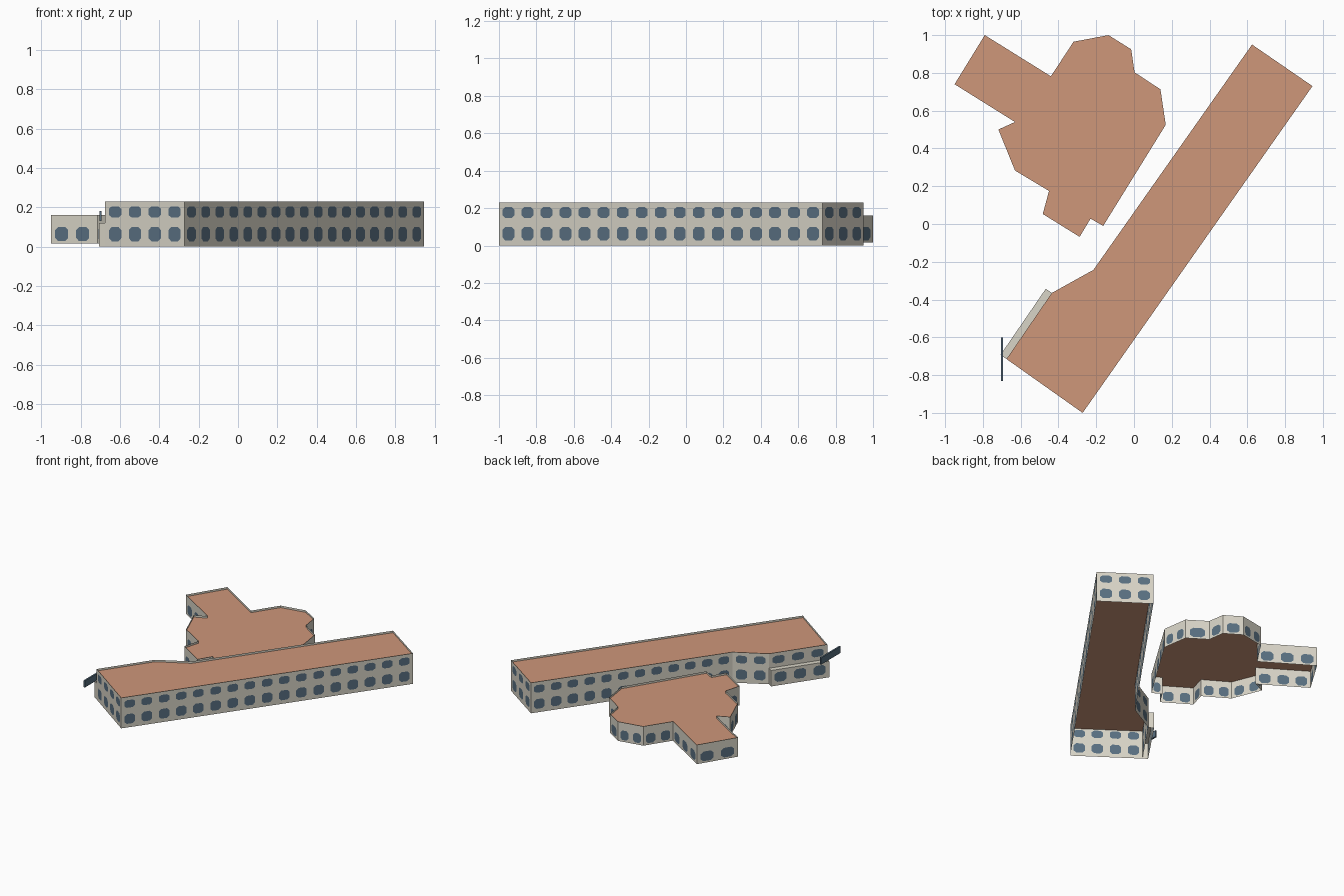
import bpy, bmesh
from mathutils import Vector

if "Cube" in bpy.data.objects:
    bpy.data.objects.remove(bpy.data.objects["Cube"])


def material(name, rgb):
    m = bpy.data.materials.new(name)
    m.diffuse_color = (*rgb, 1)
    m.use_nodes = True
    m.node_tree.nodes["Principled BSDF"].inputs["Base Color"].default_value = m.diffuse_color
    return m


WALL = material("pale_stone", (0.69, 0.66, 0.57))
ROOF = material("terracotta_roof", (0.62, 0.31, 0.195))
GLASS = material("slate_blue_glass", (0.10, 0.16, 0.22))
BAY = 0.124  # typical window spacing


def make_object(name, bm, mats):
    me = bpy.data.meshes.new(name)
    bm.to_mesh(me)
    bm.free()
    for m in mats:
        me.materials.append(m)
    ob = bpy.data.objects.new(name, me)
    bpy.context.collection.objects.link(ob)
    return ob


def ccw(pts):
    area = sum(a[0] * b[1] - b[0] * a[1] for a, b in zip(pts, pts[1:] + pts[:1]))
    return pts if area > 0 else pts[::-1]


def bay_cell(bm, p, q, row, windowed):
    """One wall bay from p to q, with an eight-sided window cut into the sheet."""
    z0, z1, w0, w1 = row
    p, q = Vector(p), Vector(q)

    def v(u, z):
        c = p.lerp(q, u)
        return bm.verts.new((c.x, c.y, z))

    c = [v(0, z0), v(1, z0), v(1, z1), v(0, z1)]
    if not windowed:
        bm.faces.new(c)
        return
    a, b, cu, cz = 0.19, 0.81, 0.14, (w1 - w0) * 0.22
    o = [v(a + cu, w0), v(b - cu, w0), v(b, w0 + cz), v(b, w1 - cz),
         v(b - cu, w1), v(a + cu, w1), v(a, w1 - cz), v(a, w0 + cz)]
    bm.faces.new(o).material_index = 1
    for i in range(4):
        bm.faces.new((c[i], c[(i + 1) % 4], o[2 * i + 1], o[2 * i]))
        bm.faces.new((c[i], o[2 * i], o[2 * i - 1]))


def walls(name, outline, rows):
    pts = ccw(outline)
    bm = bmesh.new()
    for a, b in zip(pts, pts[1:] + pts[:1]):
        a, b = Vector(a), Vector(b)
        length = (b - a).length
        n = max(1, round(length / BAY))
        for i in range(n):
            for row in rows:
                bay_cell(bm, a.lerp(b, i / n), a.lerp(b, (i + 1) / n), row, length > 0.06)
    bmesh.ops.remove_doubles(bm, verts=bm.verts, dist=0.0005)
    return make_object(name, bm, [WALL, GLASS])


def roof(name, outline, z, mat):
    bm = bmesh.new()
    bm.faces.new([bm.verts.new((x, y, z)) for x, y in ccw(outline)])
    return make_object(name, bm, [mat])


# Long two-storey block: open below, roof sunk behind a low parapet
block = [(0.625, 0.95), (0.945, 0.73), (-0.272, -1.0), (-0.675, -0.715),
         (-0.435, -0.365), (-0.215, -0.243)]
walls("long_block_walls", block, [(0, 0.13, 0.027, 0.1), (0.13, 0.23, 0.148, 0.205)])
roof("long_block_roof", block, 0.215, ROOF)

# Many-sided single-storey pavilion with a straight wing
pavilion = [(-0.79, 1.0), (-0.44, 0.782), (-0.32, 0.965), (-0.135, 1.0), (-0.015, 0.925),
            (0.003, 0.803), (0.14, 0.713), (0.168, 0.525), (-0.163, -0.01), (-0.23, 0.028),
            (-0.288, -0.068), (-0.483, 0.053), (-0.45, 0.175), (-0.63, 0.283),
            (-0.718, 0.5), (-0.63, 0.54), (-0.95, 0.74)]
walls("pavilion_walls", pavilion, [(0.015, 0.16, 0.028, 0.1)])
roof("pavilion_roof", pavilion, 0.145, ROOF)

# Shallow lean-to along the rear of the long block
annex = [(-0.675, -0.715), (-0.435, -0.365), (-0.467, -0.343), (-0.707, -0.693)]
walls("annex_walls", annex, [(0, 0.12, 0.027, 0.1)])
roof("annex_roof", annex, 0.12, WALL)

# Thin projecting blade at the corner
bm = bmesh.new()
bmesh.ops.create_cube(bm, size=1)
for v in bm.verts:
    v.co = Vector((-0.699 + v.co.x * 0.012, -0.715 + v.co.y * 0.23, 0.155 + v.co.z * 0.05))
make_object("corner_blade", bm, [GLASS])
